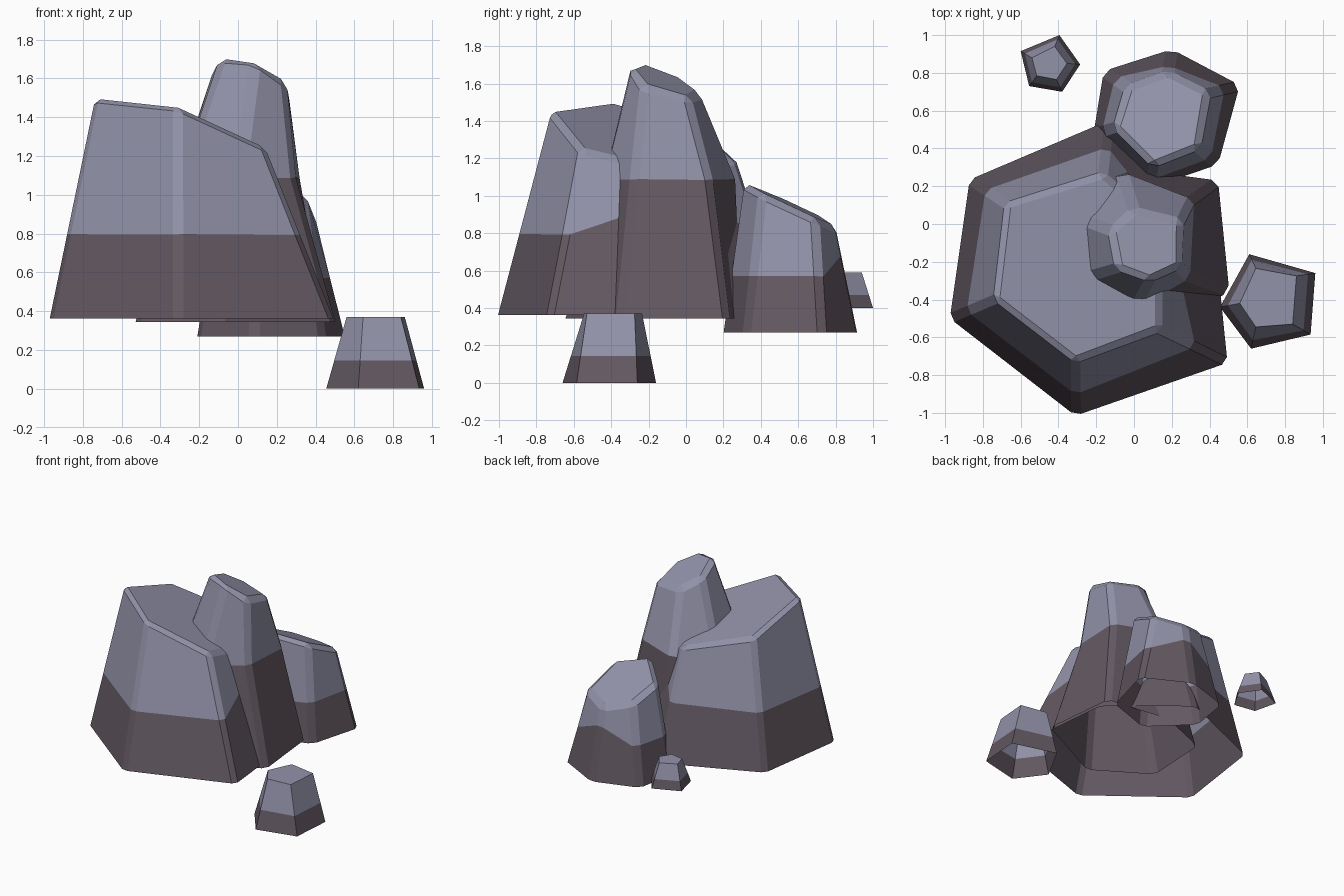
import bpy, bmesh


def material(name, rgb):
    m = bpy.data.materials.new(name)
    m.diffuse_color = (*rgb, 1)
    return m


UPPER = material("blue_grey_stone", (0.29, 0.29, 0.40))
LOWER = material("dark_brown_stone", (0.125, 0.098, 0.122))


def rock(name, z0, base, top, split, bevel=0.0, mid=None):
    """Tapered open-bottomed rock. split: height of the colour line at each corner.
    mid: optional xy of the colour line, otherwise on the straight corner edge."""
    n = len(base)
    if mid is None:
        mid = []
        for (bx, by), (tx, ty, tz), z in zip(base, top, split):
            t = (z - z0) / (tz - z0)
            mid.append((bx + (tx - bx) * t, by + (ty - by) * t))
    bm = bmesh.new()
    rings = [
        [bm.verts.new((x, y, z0)) for x, y in base],
        [bm.verts.new((x, y, z)) for (x, y), z in zip(mid, split)],
        [bm.verts.new(p) for p in top],
    ]
    for r in range(2):
        for i in range(n):
            j = (i + 1) % n
            f = bm.faces.new((rings[r][i], rings[r][j], rings[r + 1][j], rings[r + 1][i]))
            f.material_index = 1 - r
    bm.faces.new(rings[2])
    bmesh.ops.recalc_face_normals(bm, faces=bm.faces[:])
    # chamfer the upright edges and the rim of the top
    if bevel:
        flat = [set(rings[0]), set(rings[1])]
        edges = [e for e in bm.edges if not any(set(e.verts) <= s for s in flat)]
        bmesh.ops.bevel(bm, geom=edges, offset=bevel, offset_type='OFFSET',
                        segments=1, profile=0.5, affect='EDGES',
                        clamp_overlap=True, material=-1)
    me = bpy.data.meshes.new(name)
    bm.to_mesh(me)
    bm.free()
    me.materials.append(UPPER)
    me.materials.append(LOWER)
    ob = bpy.data.objects.new(name, me)
    bpy.context.collection.objects.link(ob)
    return ob


# wide boulder at the front left
rock("wide_boulder", 0.362,
     [(-0.87, 0.235), (-0.975, -0.5), (-0.31, -1.015), (0.495, -0.735), (0.41, 0.1), (-0.13, 0.55)],
     [(-0.68, 0.11, 1.35), (-0.74, -0.4, 1.505), (-0.31, -0.73, 1.46),
      (0.14, -0.56, 1.25), (0.14, 0.0, 1.11), (-0.16, 0.27, 1.2)],
     [0.8, 0.8, 0.8, 0.8, 1.0, 0.8], 0.03)

# tall spire in the middle
rock("tall_spire", 0.345,
     [(0.445, 0.23), (0.505, -0.36), (-0.1, -0.66), (-0.53, -0.39), (-0.5, 0.13), (-0.08, 0.3)],
     [(0.26, 0.02, 1.53), (0.25, -0.23, 1.585), (0.09, -0.3, 1.7),
      (-0.09, -0.24, 1.715), (-0.13, -0.03, 1.64), (0.0, 0.08, 1.55)],
     [1.09] * 6, 0.035,
     [(0.315, 0.135), (0.3, -0.285), (0.01, -0.45), (-0.3, -0.3), (-0.31, 0.04), (-0.06, 0.27)])

# lower boulder at the back
rock("back_boulder", 0.27,
     [(-0.16, 0.81), (0.2, 0.925), (0.56, 0.735), (0.445, 0.315), (0.08, 0.19), (-0.215, 0.475)],
     [(-0.04, 0.73, 0.89), (0.18, 0.81, 0.83), (0.4, 0.7, 0.88),
      (0.35, 0.4, 1.02), (0.1, 0.3, 1.075), (-0.11, 0.51, 0.99)],
     [0.575, 0.68, 0.575, 0.575, 0.575, 0.575], 0.035)

# small stone at the front right
rock("right_stone", 0.0,
     [(0.455, -0.44), (0.61, -0.16), (0.96, -0.26), (0.935, -0.585), (0.62, -0.66)],
     [(0.56, -0.42), (0.645, -0.235), (0.86, -0.275), (0.84, -0.53), (0.645, -0.545)]
     and [(x, y, 0.37) for x, y in
          [(0.56, -0.42), (0.645, -0.235), (0.86, -0.275), (0.84, -0.53), (0.645, -0.545)]],
     [0.145] * 5)

# tiny stone at the back left
rock("back_stone", 0.4,
     [(-0.6, 0.915), (-0.395, 1.0), (-0.285, 0.845), (-0.38, 0.7), (-0.555, 0.73)],
     [(x, y, 0.59) for x, y in
      [(-0.54, 0.88), (-0.42, 0.94), (-0.355, 0.85), (-0.41, 0.765), (-0.515, 0.785)]],
     [0.47] * 5)
